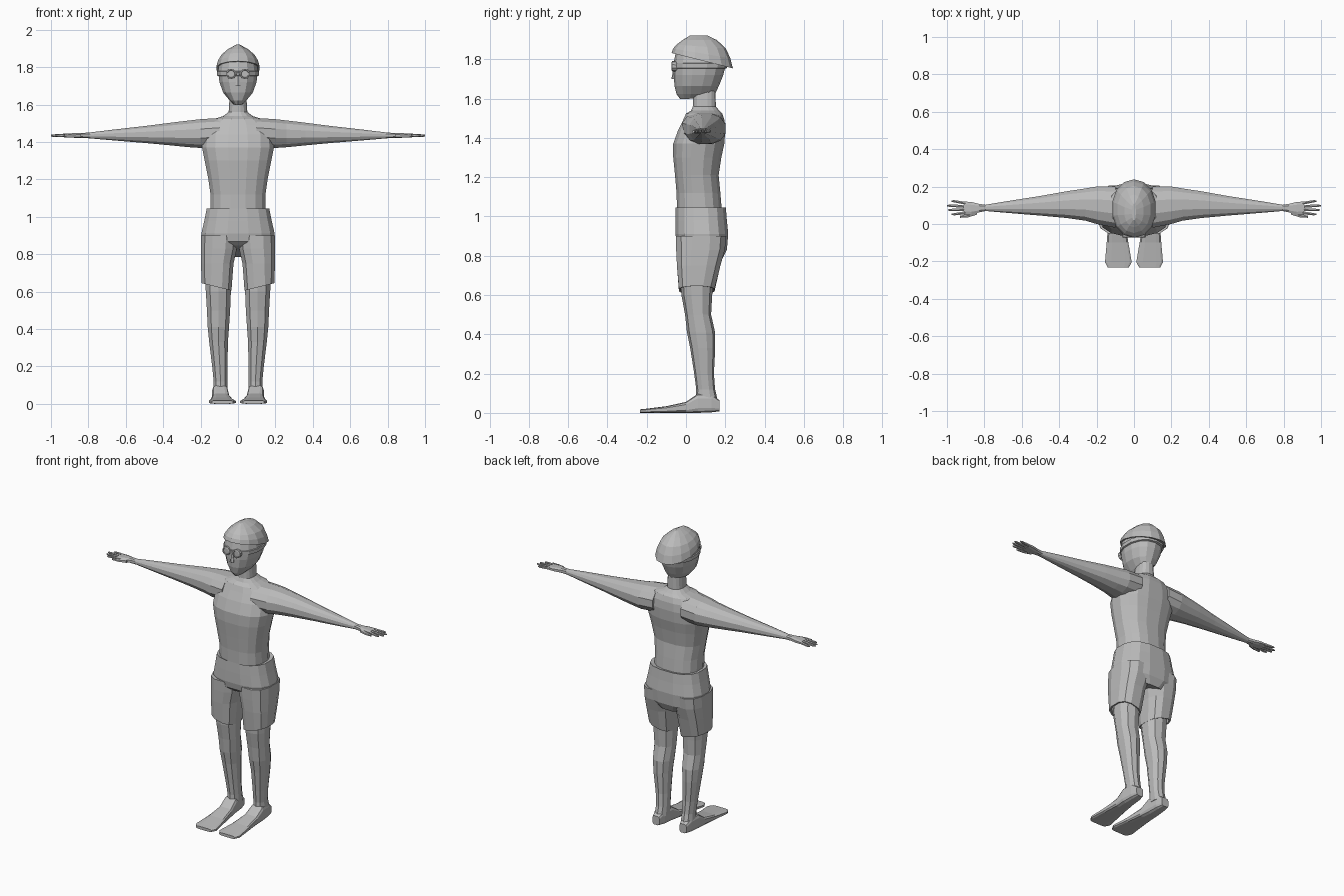
import bpy, bmesh, math
from mathutils import Vector

grey = bpy.data.materials.new("plain_grey")
grey.diffuse_color = (0.5, 0.5, 0.5, 1)


def finish(name, bm, mirror):
    bmesh.ops.recalc_face_normals(bm, faces=bm.faces)
    me = bpy.data.meshes.new(name)
    bm.to_mesh(me)
    bm.free()
    me.materials.append(grey)
    ob = bpy.data.objects.new(name, me)
    bpy.context.collection.objects.link(ob)
    if mirror:
        mod = ob.modifiers.new("mirror", 'MIRROR')
        mod.use_clip = False
        mod.use_mirror_merge = False
    return ob


def loft(name, axis, rings, n=12, p=2.3, mirror=False, caps=(True, True)):
    """Rings are (a0, a1, b0, b1, height, tilt_a, tilt_b) across the given axis."""
    bm = bmesh.new()
    loops = []
    for r in rings:
        a0, a1, b0, b1, h = r[:5]
        ta, tb = r[5:] if len(r) > 5 else (0, 0)
        loop = []
        for i in range(n):
            t = 2 * math.pi * (i + 0.5) / n
            c, s = math.cos(t), math.sin(t)
            # stretch so the flat sides reach the given limits
            k = math.cos(math.pi / n) ** (2 / p)
            da = math.copysign(abs(c) ** (2 / p), c) / k * (a1 - a0) / 2
            db = math.copysign(abs(s) ** (2 / p), s) / k * (b1 - b0) / 2
            a, b, d = (a0 + a1) / 2 + da, (b0 + b1) / 2 + db, h + ta * da + tb * db
            co = {'z': (a, b, d), 'x': (d, a, b), 'y': (a, d, b)}[axis]
            loop.append(bm.verts.new(co))
        loops.append(loop)
    for l0, l1 in zip(loops, loops[1:]):
        for i in range(n):
            j = (i + 1) % n
            bm.faces.new((l0[i], l0[j], l1[j], l1[i]))
    if caps[0]:
        bm.faces.new(loops[0])
    if caps[1]:
        bm.faces.new(loops[-1])
    return finish(name, bm, mirror)


# Torso and neck
loft("torso", 'z', [(-w, w, y0, y1, z) for w, y0, y1, z in (
    (.145, -.045, .185, 1.00), (.147, -.048, .175, 1.12), (.160, -.056, .166, 1.21),
    (.178, -.065, .180, 1.30), (.192, -.065, .195, 1.37), (.188, -.040, .200, 1.44),
    (.165, -.015, .196, 1.49), (.130, .000, .185, 1.523), (.080, .025, .170, 1.538),
    (.050, .035, .152, 1.560), (.045, .035, .150, 1.64))], n=16, p=2.5)

# Arms, hands and fingers
loft("arm", 'x', [
    (-.02, .20, 1.375, 1.528, .10), (.00, .20, 1.368, 1.522, .20),
    (.018, .19, 1.372, 1.515, .26), (.032, .175, 1.382, 1.503, .36),
    (.045, .15, 1.395, 1.485, .50), (.058, .125, 1.408, 1.467, .66),
    (.070, .102, 1.420, 1.450, .80)], mirror=True)
loft("palm", 'x', [
    (.070, .102, 1.420, 1.450, .79), (.062, .108, 1.422, 1.449, .83),
    (.050, .118, 1.424, 1.448, .87), (.052, .120, 1.427, 1.445, .91)],
    n=8, p=3, mirror=True)
for i, (ya, yb, tip) in enumerate(((.060, .052, .975), (.077, .075, .995),
                                   (.094, .098, 1.0), (.111, .122, .975))):
    loft("finger_%d" % (i + 1), 'x', [
        (ya - .008, ya + .008, 1.428, 1.445, .90),
        (yb - .006, yb + .006, 1.428, 1.440, tip - .012),
        (yb - .003, yb + .003, 1.431, 1.438, tip)], n=6, mirror=True)
loft("thumb", 'x', [
    (.050, .075, 1.423, 1.444, .84), (.036, .056, 1.424, 1.441, .885),
    (.033, .044, 1.426, 1.438, .93)], n=6, mirror=True)

# Swim shorts: hip section and two open leg tubes with a turned-in hem
loft("shorts_hips", 'z', [
    (-.145, .145, -.045, .185, 1.040), (-.167, .167, -.053, .203, 1.045),
    (-.180, .180, -.054, .208, .98), (-.196, .196, -.054, .215, .91),
    (-.190, .190, -.046, .208, .85, 0, -.15), (-.110, .110, -.02, .185, .815, 0, -.3)],
    n=16, p=2.6)
loft("shorts_leg", 'z', [
    (.000, .198, -.052, .205, .90), (.006, .199, -.050, .198, .83),
    (.024, .198, -.046, .175, .75), (.035, .194, -.036, .145, .625, .25, 0),
    (.042, .185, -.028, .137, .627, .25, 0), (.040, .185, -.030, .140, .70)],
    p=2.6, mirror=True)

# Legs
loft("leg", 'z', [
    (.036, .180, -.025, .140, .72), (.038, .172, -.020, .130, .60),
    (.042, .166, -.002, .125, .50), (.048, .162, .008, .145, .41),
    (.054, .154, .024, .146, .33), (.056, .138, .044, .140, .20),
    (.056, .130, .054, .146, .12), (.056, .132, .052, .160, .06)],
    n=10, mirror=True)

# Swim fins wrapped around the feet
loft("swim_fin", 'y', [
    (.072, .122, .008, .065, .170), (.060, .132, .003, .095, .130),
    (.054, .138, .000, .098, .060), (.046, .138, .000, .056, .000),
    (.030, .146, .000, .034, -.100), (.012, .155, .000, .021, -.205),
    (.028, .140, .000, .018, -.233)], p=4, mirror=True)

# Head
loft("head", 'z', [(-w, w, y0, y1, z, 0, t) for w, y0, y1, z, t in (
    (.020, -.028, .100, 1.600, .05), (.045, -.046, .145, 1.622, 0),
    (.080, -.056, .165, 1.665, 0), (.099, -.060, .187, 1.72, 0),
    (.107, -.060, .202, 1.78, 0), (.098, -.050, .195, 1.83, 0))], n=14, p=2.2)
loft("nose", 'z', [
    (-.013, .013, -.072, -.045, 1.700), (-.012, .012, -.070, -.045, 1.715),
    (-.006, .006, -.062, -.045, 1.755)], n=6)

# Swim cap with its rim sloping down to the back
loft("swim_cap", 'z', [(-w, w, y0, y1, z, 0, t) for w, y0, y1, z, t in (
    (.090, -.040, .190, 1.800, -.24), (.116, -.070, .235, 1.793, -.25),
    (.107, -.062, .222, 1.830, -.17), (.088, -.045, .200, 1.865, -.08),
    (.052, -.015, .155, 1.898, 0), (.010, .020, .110, 1.920, 0))], n=14, p=2.1)

# Goggles: strap, lens with raised rim, bridge
loft("goggle_strap", 'z', [
    (-w, w, y0, y1, z) for w, y0, y1, z in (
        (.104, -.055, .197, 1.752), (.112, -.064, .206, 1.755),
        (.113, -.064, .208, 1.778), (.104, -.055, .197, 1.781))], n=14, p=2.2)
lens = [(.024, -.045), (.026, -.070), (.020, -.073), (.018, -.068)]
loft("goggle_lens", 'y', [(.037 - r, .037 + r, 1.764 - r, 1.764 + r, y)
                          for r, y in lens], n=10, p=2, mirror=True)
loft("goggle_bridge", 'x', [(-.072, -.055, 1.762, 1.772, x) for x in (-.014, .014)], n=6)
